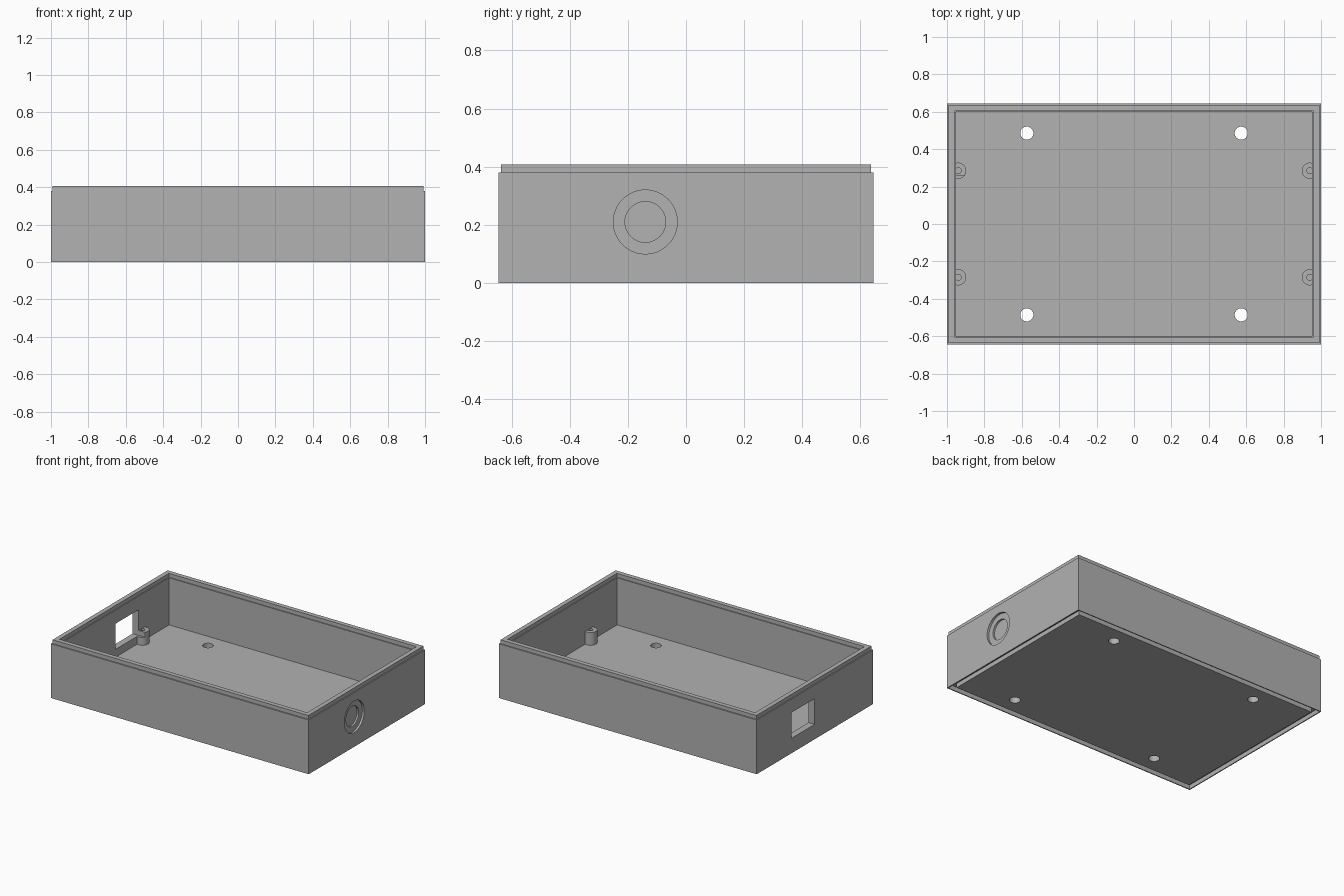
import bpy, bmesh, math
from mathutils import Matrix

if "Cube" in bpy.data.objects:
    bpy.data.objects.remove(bpy.data.objects["Cube"])

HALF_X, HALF_Y = 1.0, 0.645
FLOOR_Z = 0.05

grey = bpy.data.materials.new("plain grey")
grey.use_nodes = True
grey.diffuse_color = (0.445, 0.445, 0.445, 1)
grey.node_tree.nodes["Principled BSDF"].inputs["Base Color"].default_value = grey.diffuse_color


def finish(name, bm):
    bmesh.ops.recalc_face_normals(bm, faces=bm.faces)
    mesh = bpy.data.meshes.new(name)
    bm.to_mesh(mesh)
    bm.free()
    mesh.materials.append(grey)
    obj = bpy.data.objects.new(name, mesh)
    bpy.context.collection.objects.link(obj)
    return obj


def box(name, low, high):
    bm = bmesh.new()
    bmesh.ops.create_cube(bm, size=1)
    for v in bm.verts:
        v.co = [(a + b) / 2 + c * (b - a) for a, b, c in zip(low, high, v.co)]
    return finish(name, bm)


def cylinder(name, centre, radius, depth, axis="Z"):
    bm = bmesh.new()
    turn = Matrix.Rotation(math.pi / 2, 4, "Y") if axis == "X" else Matrix()
    bmesh.ops.create_cone(bm, cap_ends=True, segments=48, radius1=radius, radius2=radius,
                          depth=depth, matrix=Matrix.Translation(centre) @ turn)
    return finish(name, bm)


def cut(target, cutter):
    cutter.hide_render = True
    mod = target.modifiers.new("cut", "BOOLEAN")
    mod.operation, mod.solver, mod.object = "DIFFERENCE", "EXACT", cutter
    bpy.context.view_layer.objects.active = target
    bpy.ops.object.modifier_apply(modifier=mod.name)


def smooth(obj):
    bpy.ops.object.select_all(action="DESELECT")
    obj.select_set(True)
    bpy.context.view_layer.objects.active = obj
    bpy.ops.object.shade_smooth_by_angle(angle=math.radians(30))


# Tray wall section as (inset, height): bottom groove, outer wall, top lip, inner wall
section = [(0.044, 0), (0.044, 0.03), (0.007, 0.03), (0.007, 0), (0, 0), (0, 0.38),
           (0.008, 0.38), (0.008, 0.407), (0.04, 0.407), (0.04, 0.38),
           (0.047, 0.38), (0.047, FLOOR_Z)]
bm = bmesh.new()
rings = []
for inset, z in section:
    x, y = HALF_X - inset, HALF_Y - inset
    rings.append([bm.verts.new((sx * x, sy * y, z))
                  for sx, sy in ((-1, -1), (1, -1), (1, 1), (-1, 1))])
for a, b in zip(rings, rings[1:]):
    for i in range(4):
        j = (i + 1) % 4
        bm.faces.new((a[i], a[j], b[j], b[i]))
bm.faces.new(rings[0])
bm.faces.new(rings[-1])
tray = finish("tray", bm)

cutters = []

# Mounting holes through the floor
for sx in (-1, 1):
    for sy in (-1, 1):
        cutters.append(cylinder("floor_hole_cutter", (sx * 0.573, sy * 0.486, 0.03), 0.035, 0.2))

# Stepped round recess in the +x wall
for radius, deep in ((0.11, 0.015), (0.07, 0.028)):
    cutters.append(cylinder("round_recess_cutter", (HALF_X, -0.14, 0.21), radius, deep * 2, "X"))

# Rectangular port in the -x wall
port = box("port_cutter", (-1.1, 0.005, 0.105), (-0.85, 0.26, 0.285))
cutters.append(port)
for cutter in cutters:
    cut(tray, cutter)
smooth(tray)

# Screw posts against the end walls
for sx, side in ((-1, "right"), (1, "left")):
    for sy, end in ((-1, "front"), (1, "back")):
        at = (sx * 0.94, sy * 0.285)
        post = cylinder(f"{end}_{side}_screw_post", (*at, 0.09), 0.043, 0.1)
        bore = cylinder("post_bore_cutter", (*at, 0.11), 0.016, 0.12)
        cutters.append(bore)
        cut(post, bore)
        if sx < 0 and sy > 0:
            cut(post, port)
        smooth(post)

for cutter in cutters:
    bpy.data.objects.remove(cutter)
